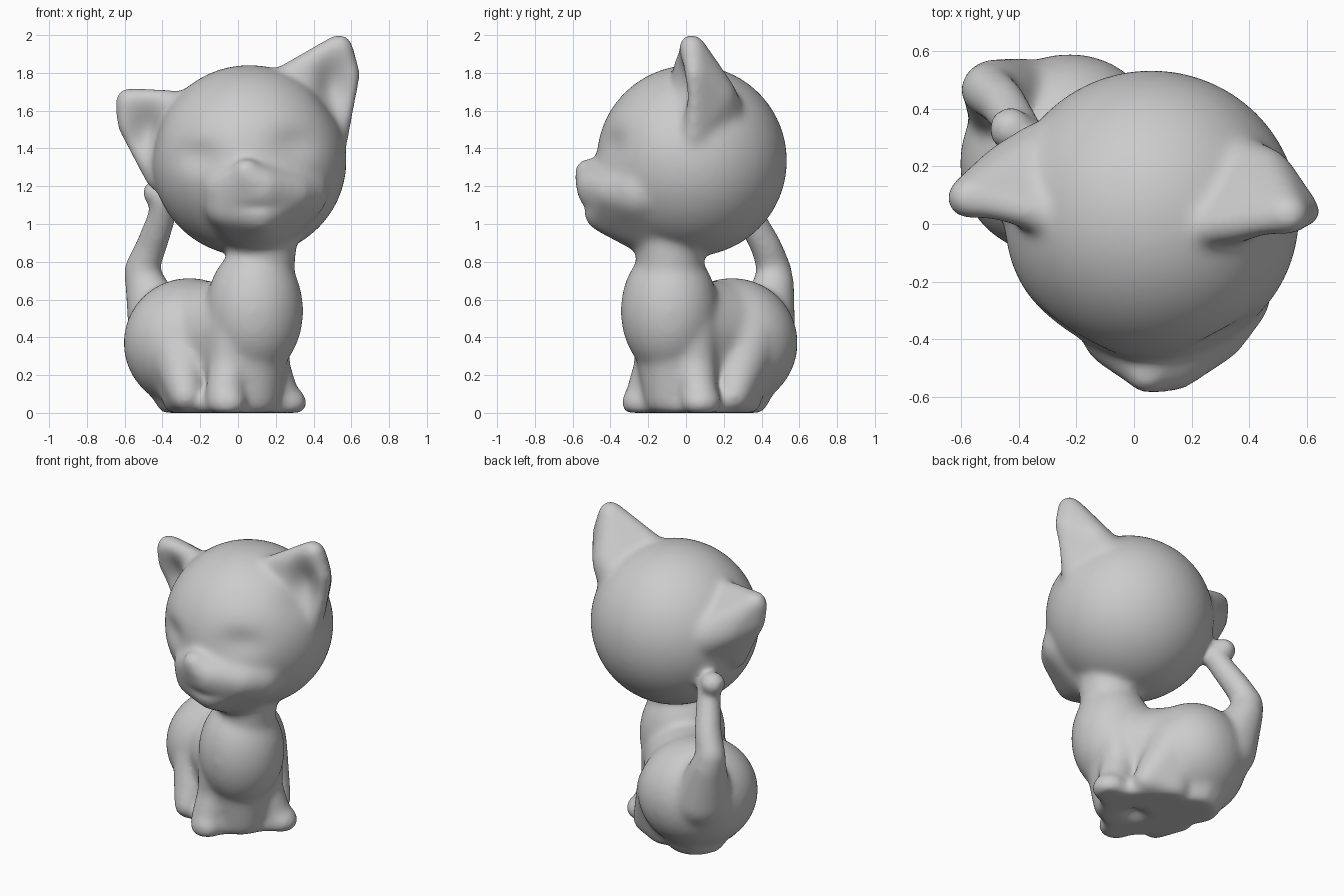
import bpy, bmesh
from math import sqrt, radians, exp
from mathutils import Vector, Matrix, Euler

bm = bmesh.new()


def ball_points(center, radius, subdiv=3):
    tmp = bmesh.new()
    bmesh.ops.create_icosphere(tmp, subdivisions=subdiv, radius=radius,
                               matrix=Matrix.Translation(center))
    pts = [v.co.copy() for v in tmp.verts]
    tmp.free()
    return pts


def hull(balls):
    """Solid skin stretched over balls given as (x, y, z, radius)."""
    tmp = bmesh.new()
    for x, y, z, r in balls:
        for p in ball_points((x, y, z), r):
            tmp.verts.new(p)
    bmesh.ops.convex_hull(tmp, input=list(tmp.verts))
    bmesh.ops.delete(tmp, geom=[v for v in tmp.verts if not v.link_faces], context='VERTS')
    bmesh.ops.recalc_face_normals(tmp, faces=list(tmp.faces))
    me = bpy.data.meshes.new("tmp")
    tmp.to_mesh(me)
    tmp.free()
    bm.from_mesh(me)
    bpy.data.meshes.remove(me)


def chain(balls):
    for a, b in zip(balls, balls[1:]):
        hull([a, b])


def ellipsoid(center, radii, rot=(0, 0, 0)):
    m = (Matrix.Translation(center) @ Euler([radians(a) for a in rot]).to_matrix().to_4x4()
         @ Matrix.Diagonal((*radii, 1)))
    bmesh.ops.create_icosphere(bm, subdivisions=5, radius=1, matrix=m)


def P(u, v, z):
    """Body frame: u runs forward along the diagonal, v sideways."""
    return ((u + v) / sqrt(2), (v - u) / sqrt(2), z)


# head and the broad muzzle with nose, cheeks and chin
ellipsoid((0.06, 0.03, 1.335), (0.515, 0.505, 0.507))
hull([(0.05, -0.515, 1.26, 0.075), (0.13, -0.475, 1.2, 0.11), (0.28, -0.37, 1.17, 0.115),
      (0.32, -0.24, 1.17, 0.16), (-0.07, -0.39, 1.19, 0.11), (0.12, -0.435, 1.06, 0.105),
      (-0.05, -0.36, 1.1, 0.13), (0.10, -0.17, 1.10, 0.265)])
ellipsoid((0.045, -0.52, 1.28), (0.075, 0.07, 0.07))

# ears
hull([(0.535, 0.03, 1.93, 0.077), (0.577, 0.04, 1.79, 0.073), (0.52, 0.04, 1.45, 0.065),
      (0.25, -0.01, 1.775, 0.07), (0.36, 0.17, 1.58, 0.14), (0.50, 0.10, 1.83, 0.075),
      (0.45, 0.16, 1.68, 0.11), (0.40, -0.03, 1.5, 0.06)])
hull([(-0.575, 0.09, 1.648, 0.077), (-0.57, 0.09, 1.53, 0.073), (-0.43, 0.08, 1.235, 0.06),
      (-0.26, 0.02, 1.645, 0.06), (-0.31, 0.22, 1.42, 0.14), (-0.52, 0.13, 1.58, 0.08),
      (-0.43, 0.18, 1.47, 0.11), (-0.32, 0.02, 1.35, 0.06)])

# neck and chest
chain([(0.125, -0.085, 0.92, 0.19), (0.125, -0.085, 0.76, 0.175), (0.10, -0.09, 0.58, 0.22)])
ellipsoid(P(0.125, 0, 0.54), (0.255, 0.26, 0.35), (0, 0, -45))

# hind body tapering to the flat base, and the trunk between
ellipsoid(P(-0.355, -0.01, 0.37), (0.33, 0.365, 0.345), (0, 0, -45))
hull([(*P(-0.35, -0.01, 0.34), 0.31), (*P(-0.35, 0, 0.06), 0.18)])
hull([(*P(0.06, 0, 0.45), 0.25), (*P(-0.28, 0, 0.40), 0.30),
      (*P(-0.25, 0, 0.12), 0.22), (*P(0.08, 0, 0.1), 0.17)])
hull([(*P(0.12, 0.2 * s, 0.04), 0.08) for s in (-1, 1)]
     + [(*P(-0.25, 0.17 * s, 0.06), 0.1) for s in (-1, 1)])

# front legs and paws, hind legs and feet
for s in (-1, 1):
    chain([(*P(0.08, 0.12 * s, 0.46), 0.14), (*P(0.08, 0.145 * s, 0.26), 0.115),
           (*P(0.11, 0.21 * s, 0.08), 0.1)])
    ellipsoid(P(0.125, 0.225 * s + 0.015, 0.055), (0.11, 0.105, 0.09), (0, 0, -45))
    hull([(*P(-0.28, 0.17 * s, 0.38), 0.18), (*P(-0.10, 0.275 * s - 0.015, 0.09), 0.085),
          (*P(-0.25, 0.18 * s, 0.08), 0.1)])

# tail, curling up to touch the head
chain([(-0.40, 0.40, 0.42, 0.18), (-0.49, 0.465, 0.68, 0.11), (-0.512, 0.468, 0.76, 0.092),
       (-0.46, 0.425, 0.88, 0.085), (-0.41, 0.35, 1.02, 0.078), (-0.38, 0.30, 1.12, 0.075)])
ellipsoid((-0.43, 0.33, 1.165), (0.08, 0.08, 0.075))

# flat standing surface
for v in bm.verts:
    v.co.z = max(v.co.z, 0)

mesh = bpy.data.meshes.new("kitten_figurine")
bm.to_mesh(mesh)
bm.free()
obj = bpy.data.objects.new("kitten_figurine", mesh)
bpy.context.collection.objects.link(obj)
bpy.context.view_layer.objects.active = obj
obj.select_set(True)


def smooth(factor, iterations):
    m = obj.modifiers.new("smooth", 'SMOOTH')
    m.factor, m.iterations = factor, iterations
    bpy.ops.object.modifier_apply(modifier=m.name)


# fuse all parts into one skin
rm = obj.modifiers.new("fuse", 'REMESH')
rm.mode = 'VOXEL'
rm.voxel_size = 0.015
bpy.ops.object.modifier_apply(modifier=rm.name)
smooth(0.5, 30)

# soft hollows: centre, push, spread
hollows = [
    ((0.51, -0.05, 1.72), (-0.02, 0.075, 0), (0.09, 0.12, 0.15)),    # right ear
    ((-0.49, 0.02, 1.49), (0.02, 0.075, 0), (0.09, 0.12, 0.13)),     # left ear
    ((-0.22, -0.40, 1.36), (0.01, 0.03, 0), (0.13, 0.15, 0.08)),     # left eye
    ((0.30, -0.40, 1.42), (-0.01, 0.03, 0), (0.14, 0.15, 0.09)),     # right eye
    ((0.11, -0.52, 1.09), (0, 0.015, 0), (0.09, 0.1, 0.03)),         # mouth
    ((0.0, 0.0, 0.0), (0, 0, 0.04), (0.06, 0.06, 0.05)),             # underside
]
normals = [v.normal.copy() for v in obj.data.vertices]
for v, n in zip(obj.data.vertices, normals):
    shift = Vector()
    for c, push, spread in hollows:
        d = Vector(push)
        facing = max(0.0, -n.dot(d.normalized()))
        q = sum(((a - b) / s) ** 2 for a, b, s in zip(v.co, c, spread))
        shift += d * exp(-q) * min(1, facing * 1.5)
    v.co += shift
smooth(0.5, 6)

for v in obj.data.vertices:
    v.co.z = max(v.co.z, 0)
bpy.ops.object.shade_smooth()
